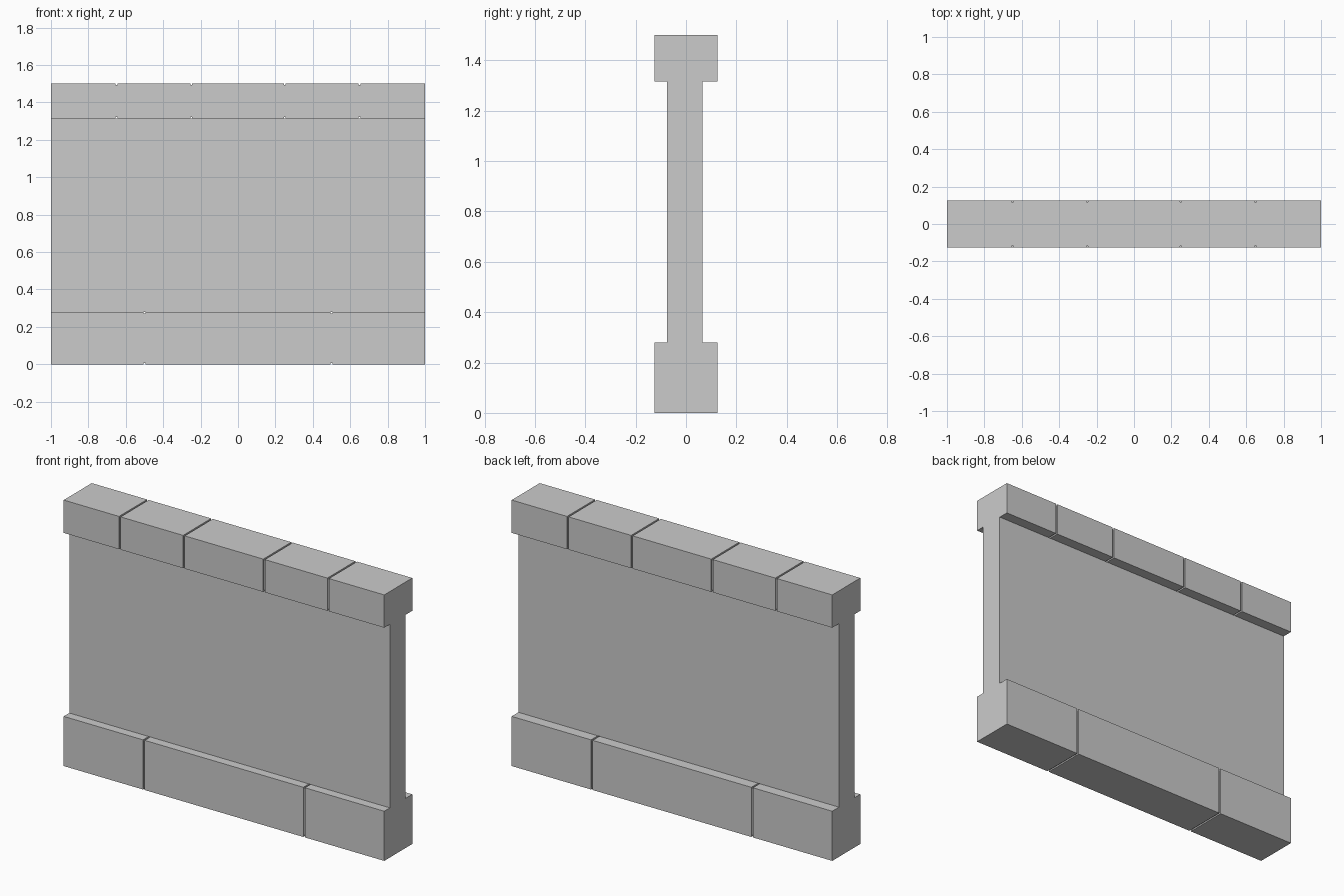
import bpy
import bmesh

if "Cube" in bpy.data.objects:
    bpy.data.objects.remove(bpy.data.objects["Cube"])

GROOVE = 0.01   # joint width
DEPTH = 0.008   # joint depth


def course(name, y0, y1, z0, z1, joints=()):
    """Lofts a rectangular section along x, pinched in at every joint."""
    stations = [(-1.0, 0.0)]
    for x in joints:
        a, b = x - GROOVE / 2, x + GROOVE / 2
        stations += [(a, 0.0), (a, DEPTH), (b, DEPTH), (b, 0.0)]
    stations.append((1.0, 0.0))

    bm = bmesh.new()
    rings = []
    for x, d in stations:
        section = [(y0 + d, z0 + d), (y1 - d, z0 + d), (y1 - d, z1 - d), (y0 + d, z1 - d)]
        rings.append([bm.verts.new((x, y, z)) for y, z in section])
    for r, s in zip(rings, rings[1:]):
        for i in range(4):
            j = (i + 1) % 4
            bm.faces.new((r[i], r[j], s[j], s[i]))
    bm.faces.new(rings[0])
    bm.faces.new(rings[-1])
    bmesh.ops.recalc_face_normals(bm, faces=bm.faces)

    mesh = bpy.data.meshes.new(name)
    bm.to_mesh(mesh)
    bm.free()
    obj = bpy.data.objects.new(name, mesh)
    bpy.context.collection.objects.link(obj)
    return obj


# Plinth of three stone blocks
course("base_blocks", -0.125, 0.125, 0.0, 0.28, (-0.5, 0.5))
# Thin wall panel, slightly off centre
course("wall_panel", -0.075, 0.065, 0.28, 1.315)
# Coping of five stone blocks
course("cap_blocks", -0.125, 0.125, 1.315, 1.5, (-0.65, -0.25, 0.25, 0.65))
